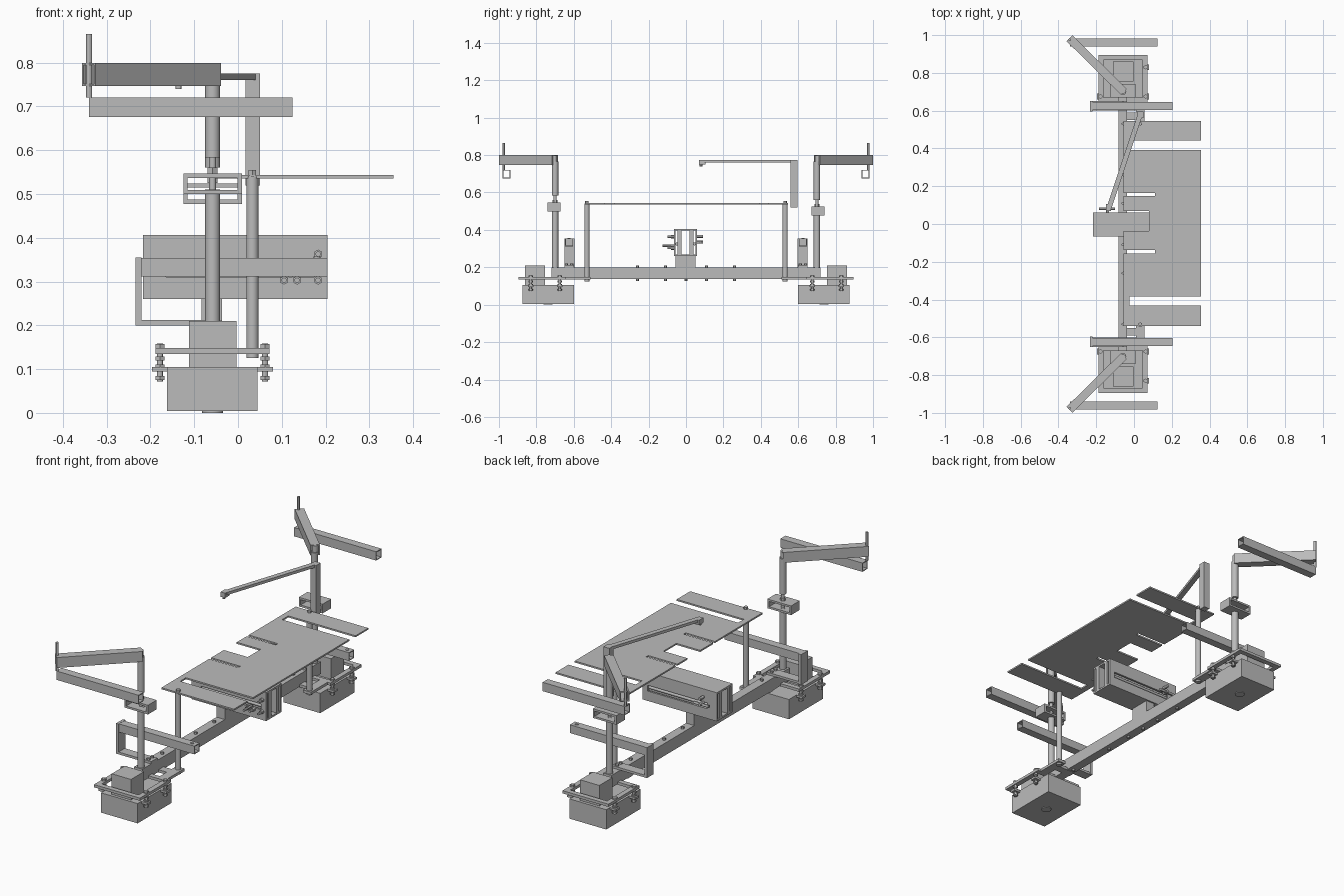
import bpy, bmesh, math
from mathutils import Vector, Matrix

if "Cube" in bpy.data.objects:
    bpy.data.objects.remove(bpy.data.objects["Cube"], do_unlink=True)

grey = bpy.data.materials.new("plain_grey")
grey.use_nodes = True
grey.diffuse_color = (0.5, 0.5, 0.5, 1)
grey.node_tree.nodes["Principled BSDF"].inputs["Base Color"].default_value = (0.5, 0.5, 0.5, 1)


def finish(name, bm, smooth=False):
    bmesh.ops.recalc_face_normals(bm, faces=bm.faces)
    mesh = bpy.data.meshes.new(name)
    bm.to_mesh(mesh)
    bm.free()
    mesh.materials.append(grey)
    ob = bpy.data.objects.new(name, mesh)
    bpy.context.collection.objects.link(ob)
    if smooth:
        bpy.ops.object.select_all(action='DESELECT')
        ob.select_set(True)
        bpy.context.view_layer.objects.active = ob
        bpy.ops.object.shade_smooth_by_angle()
    return ob


def box(name, x, y, z):
    """Block spanning the given (low, high) ranges."""
    bm = bmesh.new()
    bmesh.ops.create_cube(bm, size=1)
    for v in bm.verts:
        v.co = Vector([(r[0] + r[1]) / 2 + c * abs(r[1] - r[0]) for r, c in zip((x, y, z), v.co)])
    return finish(name, bm)


def rod(name, a, b, r, sides=24):
    """Cylinder between two points."""
    a, b = Vector(a), Vector(b)
    bm = bmesh.new()
    turn = (b - a).to_track_quat('Z', 'Y').to_matrix().to_4x4()
    bmesh.ops.create_cone(bm, cap_ends=True, segments=sides, radius1=r, radius2=r,
                          depth=(b - a).length, matrix=Matrix.Translation((a + b) / 2) @ turn)
    return finish(name, bm, sides > 6)


def tube(name, a, b, w, h, wall):
    """Open rectangular tube between two points: w across, h the other way."""
    a, b = Vector(a), Vector(b)
    d = (b - a).normalized()
    up = Vector((0, 1, 0)) if abs(d.z) > 0.9 else Vector((0, 0, 1))
    side = d.cross(up).normalized()
    bm = bmesh.new()
    loops = []
    for p in (a, b):
        for inset in (0, wall):
            u, v = w / 2 - inset, h / 2 - inset
            loops.append([bm.verts.new(p + side * u * i + up * v * j)
                          for i, j in ((-1, -1), (1, -1), (1, 1), (-1, 1))])
    for one, two in ((0, 1), (2, 3), (0, 2), (1, 3)):
        for i in range(4):
            k = (i + 1) % 4
            bm.faces.new((loops[one][i], loops[one][k], loops[two][k], loops[two][i]))
    return finish(name, bm)


def slab(name, points, z, thick):
    """Flat outline extruded upwards."""
    bm = bmesh.new()
    face = bm.faces.new([bm.verts.new((x, y, z)) for x, y in points])
    new = bmesh.ops.extrude_face_region(bm, geom=[face])["geom"]
    bmesh.ops.translate(bm, vec=(0, 0, thick), verts=[g for g in new if isinstance(g, bmesh.types.BMVert)])
    return finish(name, bm)


PX = -0.058  # beam and post line

# Main beam with small bolts
box("main_beam", (-0.083, -0.036), (-0.72, 0.72), (0.137, 0.2))
for y in (-0.53, -0.26, -0.11, 0, 0.11, 0.26, 0.53):
    rod("beam_bolt", (PX, y, 0.127), (PX, y, 0.21), 0.008, 6)

# Both ends of the machine
for s, side in ((-1, "front"), (1, "back")):
    def span(p, q):
        return tuple(sorted((s * p, s * q)))

    # Foot block, boss below and upper housing
    box(side + "_foot_block", (-0.162, 0.045), span(0.6, 0.875), (0.004, 0.105))
    rod(side + "_foot_boss", (PX, s * 0.737, 0), (PX, s * 0.737, 0.01), 0.024)
    box(side + "_housing", (-0.112, -0.003), span(0.755, 0.86), (0.105, 0.21))

    # Ring frame held by corner bolts
    tube(side + "_ring_frame", (PX, s * 0.77, 0.134), (PX, s * 0.77, 0.148), 0.26, 0.25, 0.026)
    for x, out in ((-0.178, -1), (0.062, 1)):
        for y in (0.675, 0.83):
            rod(side + "_frame_bolt", (x, s * y, 0.072), (x, s * y, 0.158), 0.007, 12)
            for z in (0.075, 0.102, 0.12, 0.148):
                rod(side + "_frame_nut", (x, s * y, z), (x, s * y, z + 0.009), 0.012, 6)
            box(side + "_frame_lug", (x - 0.018, x + 0.018), span(y - 0.015, y + 0.015), (0.094, 0.105))

    # Main post, clamp and upper post
    low = 0.5 if s < 0 else 0.478
    rod(side + "_post", (PX, s * 0.7, 0.148), (PX, s * 0.7, low + 0.01), 0.017)
    rod(side + "_post_pin", (PX, s * 0.7, low), (PX, s * 0.7, 0.6), 0.008)
    tube(side + "_clamp", (PX, s * 0.67, low + 0.023), (PX, s * 0.74, low + 0.023), 0.134, 0.047, 0.01)
    rod(side + "_clamp_nut", (PX, s * 0.7, low + 0.047), (PX, s * 0.7, low + 0.06), 0.013, 6)
    rod(side + "_upper_post", (PX, s * 0.7, low + 0.083), (PX, s * 0.7, 0.765), 0.017)

    # Angled top arm, hanging pin and lower bar
    tube(side + "_top_arm", (-0.054, s * 0.7, 0.773), (-0.341, s * 0.983, 0.773), 0.044, 0.053, 0.005)
    rod(side + "_arm_pivot", (PX, s * 0.705, 0.75), (PX, s * 0.705, 0.798), 0.015)
    rod(side + "_arm_pin", (-0.34, s * 0.975, 0.72), (-0.34, s * 0.975, 0.865), 0.007, 12)
    tube(side + "_swing_bar", (-0.34, s * 0.96, 0.698), (0.124, s * 0.96, 0.698), 0.042, 0.045, 0.004)

    # Side bracket: tube on a bent strip
    tube(side + "_bracket_bar", (-0.222, s * 0.625, 0.333), (0.205, s * 0.625, 0.333), 0.042, 0.042, 0.004)
    box(side + "_bracket_back", (-0.234, -0.22), span(0.595, 0.65), (0.2, 0.355))
    box(side + "_bracket_base", (-0.234, -0.036), span(0.6, 0.65), (0.2, 0.212))
    rod(side + "_bracket_bolt", (0.18, s * 0.625, 0.35), (0.18, s * 0.625, 0.357), 0.008, 12)
    for y in (0.61, 0.64):
        rod(side + "_base_bolt", (PX, s * y, 0.21), (PX, s * y, 0.221), 0.009, 6)

    # Table leg, nuts and carrying tab
    rod(side + "_table_leg", (0.033, s * 0.53, 0.125), (0.033, s * 0.53, 0.54), 0.014)
    rod(side + "_leg_nut", (0.033, s * 0.53, 0.542), (0.033, s * 0.53, 0.555), 0.01, 6)
    box(side + "_leg_tab", (0.01, 0.055), span(0.51, 0.66), (0.134, 0.148))
    box(side + "_leg_crossbar", (-0.083, 0.055), span(0.55, 0.59), (0.134, 0.148))

# Slotted table plate
slab("table_plate", [
    (-0.055, -0.54), (0.355, -0.54), (0.355, -0.432), (-0.025, -0.432), (-0.025, -0.385),
    (0.355, -0.385), (0.355, 0.392), (-0.025, 0.392), (-0.025, 0.442), (0.355, 0.442),
    (0.355, 0.545), (-0.055, 0.545), (-0.055, 0.165), (0.11, 0.165), (0.11, 0.148),
    (-0.055, 0.148), (-0.055, 0.068), (0.08, 0.068), (0.08, -0.036), (-0.055, -0.036),
    (-0.055, -0.138), (0.11, -0.138), (0.11, -0.155), (-0.055, -0.155)], 0.535, 0.008)

# Central carriage on its saddle: top, bottom and slotted side walls
box("saddle", (-0.083, -0.036), (-0.055, 0.052), (0.2, 0.26))
X = (-0.217, 0.205)
for name, z in (("carriage_bottom", (0.26, 0.269)), ("carriage_top", (0.397, 0.406))):
    box(name, X, (-0.065, 0.06), z)
for wall in ((-0.065, -0.055), (0.05, 0.06)):
    box("carriage_wall_low", X, wall, (0.269, 0.31))
    box("carriage_wall_high", X, wall, (0.34, 0.397))
    box("carriage_wall_right", (X[0], -0.165), wall, (0.31, 0.34))
    box("carriage_wall_left", (0.175, X[1]), wall, (0.31, 0.34))
for rail, y in (((-0.045, -0.024), -0.05), ((0.02, 0.04), 0.045)):
    box("carriage_rail", X, rail, (0.269, 0.397))
    rod("carriage_slide_rod", (-0.2, y, 0.325), (0.19, y, 0.325), 0.008, 16)

# Knobs and bolts on the carriage
for x, z in ((0.105, 0.303), (0.135, 0.303), (0.183, 0.303), (0.183, 0.363)):
    rod("carriage_bolt", (x, -0.1, z), (x, -0.06, z), 0.006, 12)
    rod("carriage_bolt_head", (x, -0.08, z), (x, -0.065, z), 0.01, 6)
rod("carriage_spindle", (0.12, -0.125, 0.315), (0.12, -0.06, 0.315), 0.006, 12)
for z in (0.335, 0.365):
    rod("carriage_knob", (-0.14, 0.06, z), (-0.14, 0.092, z), 0.008, 12)
rod("carriage_handle", (-0.185, 0.08, 0.335), (-0.1, 0.08, 0.335), 0.007, 12)

# Overhead arm: upright, slanted strip and tip
box("overhead_upright", (0.017, 0.05), (0.56, 0.595), (0.52, 0.775))
tube("overhead_arm", (0.036, 0.59, 0.768), (-0.132, 0.085, 0.768), 0.026, 0.014, 0.006)
box("overhead_tip", (-0.147, -0.122), (0.07, 0.105), (0.75, 0.775))
rod("overhead_tip_pin", (-0.136, 0.08, 0.74), (-0.136, 0.08, 0.755), 0.007, 12)
